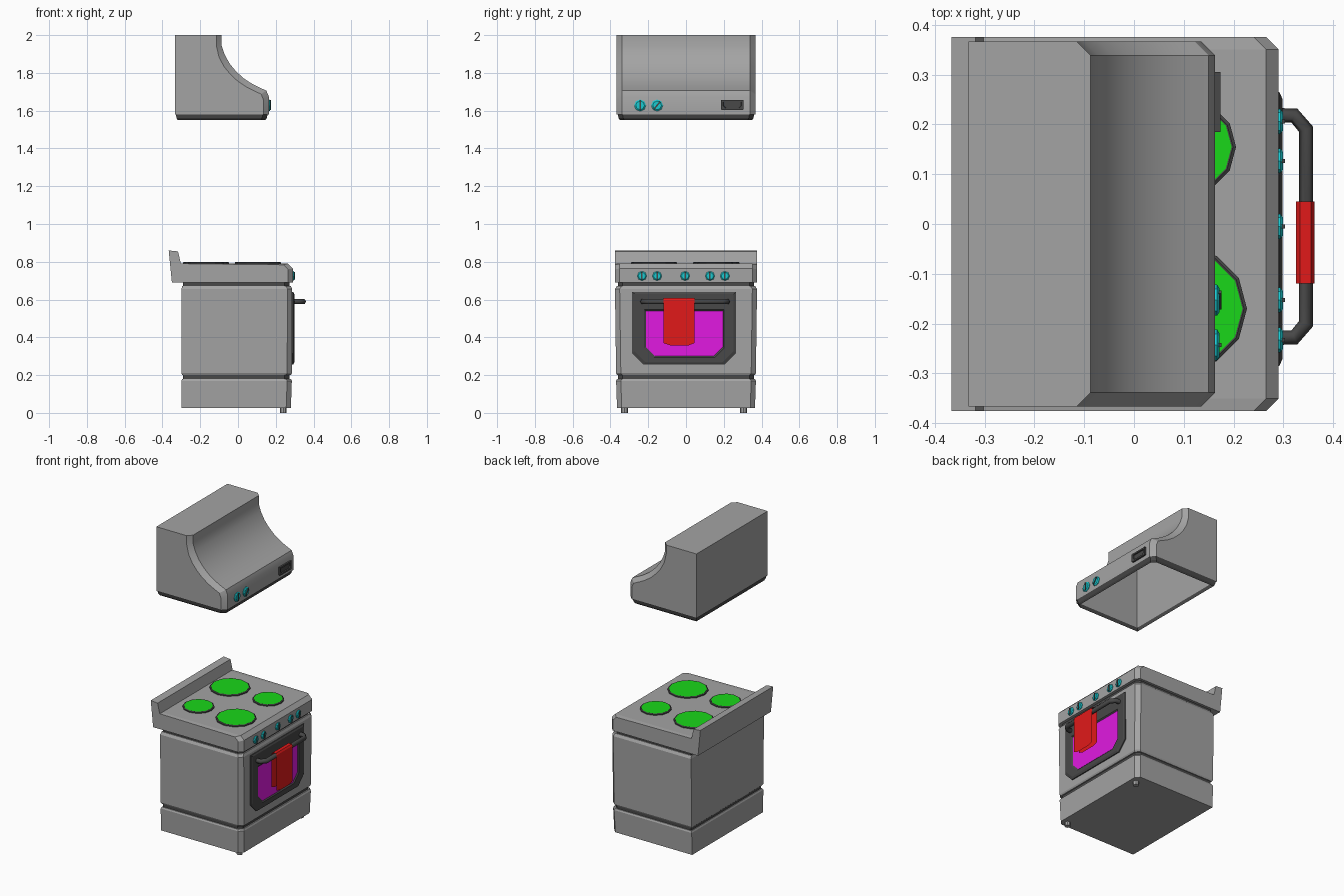
import bpy, bmesh, math

cube = bpy.data.objects.get("Cube")
if cube:
    bpy.data.objects.remove(cube, do_unlink=True)


def material(name, r, g, b):
    m = bpy.data.materials.new(name)
    m.use_nodes = True
    m.diffuse_color = (r, g, b, 1)
    m.node_tree.nodes["Principled BSDF"].inputs["Base Color"].default_value = (r, g, b, 1)
    return m


GREY = material("body grey", 0.37, 0.37, 0.37)
DARK = material("dark trim", 0.065, 0.065, 0.065)
GREEN = material("burner green", 0.01, 0.68, 0.01)
CYAN = material("knob cyan", 0.01, 0.6, 0.65)
RED = material("towel red", 0.75, 0.01, 0.01)
MAGENTA = material("window magenta", 0.75, 0.01, 0.75)


def loft(name, sections, mats, ring=True, caps=True, end_slot=0):
    """Skin a row of matching sections; the last cap may use another slot."""
    bm = bmesh.new()
    rows = [[bm.verts.new(p) for p in s] for s in sections]
    n = len(rows[0])
    for a, b in zip(rows, rows[1:]):
        for i in range(n if ring else n - 1):
            j = (i + 1) % n
            bm.faces.new((a[i], a[j], b[j], b[i]))
    if caps:
        bm.faces.new(rows[0])
        bm.faces.new(rows[-1]).material_index = end_slot
    bmesh.ops.recalc_face_normals(bm, faces=bm.faces)
    mesh = bpy.data.meshes.new(name)
    bm.to_mesh(mesh)
    bm.free()
    for m in mats:
        mesh.materials.append(m)
    ob = bpy.data.objects.new(name, mesh)
    bpy.context.collection.objects.link(ob)
    return ob


def plan(z, x0, x1, w, cut=0.025):
    """Footprint with cut corners at the front (+x)."""
    return [(x0, -w, z), (x1 - cut, -w, z), (x1, -w + cut, z),
            (x1, w - cut, z), (x1 - cut, w, z), (x0, w, z)]


def block(name, mat, levels, caps=True):
    return loft(name, [plan(*lv) for lv in levels], [mat], caps=caps)


def across(profile, shrunk, w, cut):
    """Sections along y, with a shrunken profile at both ends."""
    spans = ((-w, shrunk), (-w + cut, profile), (w - cut, profile), (w, shrunk))
    return [[(x, y, z) for x, z in p] for y, p in spans]


def panel(x, y0, y1, z0, z1, cut):
    """Upright outline with cut lower corners."""
    return [(x, y0, z1), (x, y0, z0 + cut), (x, y0 + cut, z0),
            (x, y1 - cut, z0), (x, y1, z0 + cut), (x, y1, z1)]


def disc(c, r, sides, axis, h):
    """Circle offset by h along axis."""
    pts = []
    for i in range(sides):
        a = 2 * math.pi * i / sides
        u, v = r * math.cos(a), r * math.sin(a)
        pts.append((c[0] + u, c[1] + v, c[2] + h) if axis == "z"
                   else (c[0] + h, c[1] + u, c[2] + v))
    return pts


def knob(name, x, y, z, r, turn=0.0):
    c = (x, y, z)
    loft(name, [disc(c, r, 8, "x", -0.01), disc(c, r, 8, "x", 0.004),
                disc(c, r * 0.75, 8, "x", 0.009)], [CYAN])
    s, k = math.sin(turn), math.cos(turn)
    bar = [(-0.004, -r * 0.8), (0.004, -r * 0.8), (0.004, r * 0.8), (-0.004, r * 0.8)]
    loft(name + "_grip", [[(x + h, y + u * k + v * s, z - u * s + v * k) for u, v in bar]
                          for h in (0.0, 0.013)], [DARK])


# Drawer, oven body and the dark gaps between them
block("drawer", GREY, [(0.025, -0.3, 0.28, 0.365), (0.17, -0.3, 0.285, 0.37),
                       (0.18, -0.295, 0.28, 0.365)])
block("lower_gap", DARK, [(0.175, -0.29, 0.272, 0.36), (0.21, -0.29, 0.272, 0.36)])
block("oven_body", GREY, [(0.2, -0.295, 0.28, 0.365), (0.21, -0.3, 0.285, 0.37),
                          (0.655, -0.3, 0.287, 0.376), (0.672, -0.295, 0.28, 0.366)])
block("upper_gap", DARK, [(0.665, -0.29, 0.272, 0.36), (0.695, -0.29, 0.272, 0.36)])

# Front feet
for side, y in (("right", -0.325), ("left", 0.305)):
    loft(side + "_foot", [disc((0.24, y, 0), 0.018, 8, "z", h) for h in (0, 0.03)], [GREY])

# Cooktop with control panel and backguard in one profile
top = [(-0.35, 0.69), (-0.367, 0.86), (-0.318, 0.855), (-0.302, 0.79),
       (0.265, 0.79), (0.29, 0.765), (0.29, 0.69)]
top_end = [(x - 0.025 if x > 0 else x, z - (0.006 if x > 0 and z > 0.7 else 0))
           for x, z in top]
loft("cooktop", across(top, top_end, 0.376, 0.025), [GREY])

# Burners
for name, x, y, r in (("front_right", 0.105, -0.17, 0.122), ("back_left", -0.17, 0.16, 0.122),
                      ("front_left", 0.11, 0.155, 0.095), ("back_right", -0.17, -0.165, 0.095)):
    c = (x, y, 0.79)
    loft(name + "_burner", [disc(c, r, 12, "z", -0.005), disc(c, r, 12, "z", 0.006),
                            disc(c, r - 0.006, 12, "z", 0.01), disc(c, r - 0.009, 12, "z", 0.009)],
         [DARK, GREEN], end_slot=1)

# Control knobs
for i, y in enumerate((-0.233, -0.153, -0.005, 0.127, 0.206)):
    knob(f"oven_knob_{i + 1}", 0.29, y, 0.725, 0.025)

# Oven door frame with recessed window
loft("door_frame", [panel(0.28, -0.285, 0.265, 0.255, 0.64, 0.06),
                    panel(0.292, -0.285, 0.265, 0.255, 0.64, 0.06),
                    panel(0.298, -0.272, 0.252, 0.268, 0.63, 0.058),
                    panel(0.298, -0.222, 0.202, 0.293, 0.547, 0.05),
                    panel(0.292, -0.213, 0.195, 0.3, 0.54, 0.048)],
     [DARK, MAGENTA], end_slot=1)

# Handle
curve = bpy.data.curves.new("door_handle", "CURVE")
curve.dimensions = "3D"
curve.bevel_depth = 0.015
curve.bevel_resolution = 1
curve.use_fill_caps = True
spline = curve.splines.new("POLY")
path = [(0.29, -0.228), (0.322, -0.228), (0.346, -0.2), (0.346, 0.19), (0.322, 0.218), (0.29, 0.218)]
spline.points.add(len(path) - 1)
for p, (x, y) in zip(spline.points, path):
    p.co = (x, y, 0.589, 1)
curve.materials.append(DARK)
bpy.context.collection.objects.link(bpy.data.objects.new("door_handle", curve))

# Towel draped over the handle
rows = []
for y, lift in ((-0.12, 0.012), (-0.085, 0), (0.015, 0), (0.045, 0.012)):
    rows.append([(0.325, y, 0.368 + lift), (0.325, y, 0.598), (0.334, y, 0.609),
                 (0.356, y, 0.609), (0.363, y, 0.598), (0.363, y, 0.358 + lift)])
loft("towel", rows, [RED], ring=False, caps=False)

# Hood: open-bottomed shell with a sweeping front
hood = [(-0.333, 1.58), (-0.333, 2.0), (-0.087, 2.0), (-0.087, 1.945), (-0.072, 1.9),
        (-0.045, 1.85), (-0.012, 1.81), (0.028, 1.773), (0.075, 1.742), (0.115, 1.722),
        (0.15, 1.706), (0.163, 1.675), (0.163, 1.58)]
hood_end = [(x, z) if i < 2 else (x - 0.028, z - (0.018 if 3 < i < 12 else 0))
            for i, (x, z) in enumerate(hood)]
shell = loft("hood", across(hood, hood_end, 0.367, 0.028), [GREY], ring=False)
bpy.context.view_layer.objects.active = shell
shell.select_set(True)
bpy.ops.object.shade_smooth_by_angle(angle=math.radians(25))
block("hood_rim", DARK, [(1.585, -0.33, 0.158, 0.362), (1.56, -0.325, 0.152, 0.357),
                         (1.55, -0.32, 0.145, 0.35)], caps=False)

# Hood controls
knob("hood_knob_1", 0.163, -0.243, 1.628, 0.031)
knob("hood_knob_2", 0.163, -0.153, 1.628, 0.031, math.radians(40))
loft("hood_display", [panel(0.155, 0.185, 0.305, 1.603, 1.657, 0.004),
                      panel(0.174, 0.185, 0.305, 1.603, 1.657, 0.004),
                      panel(0.174, 0.197, 0.293, 1.613, 1.647, 0.012),
                      panel(0.168, 0.199, 0.291, 1.615, 1.645, 0.012)], [DARK])
